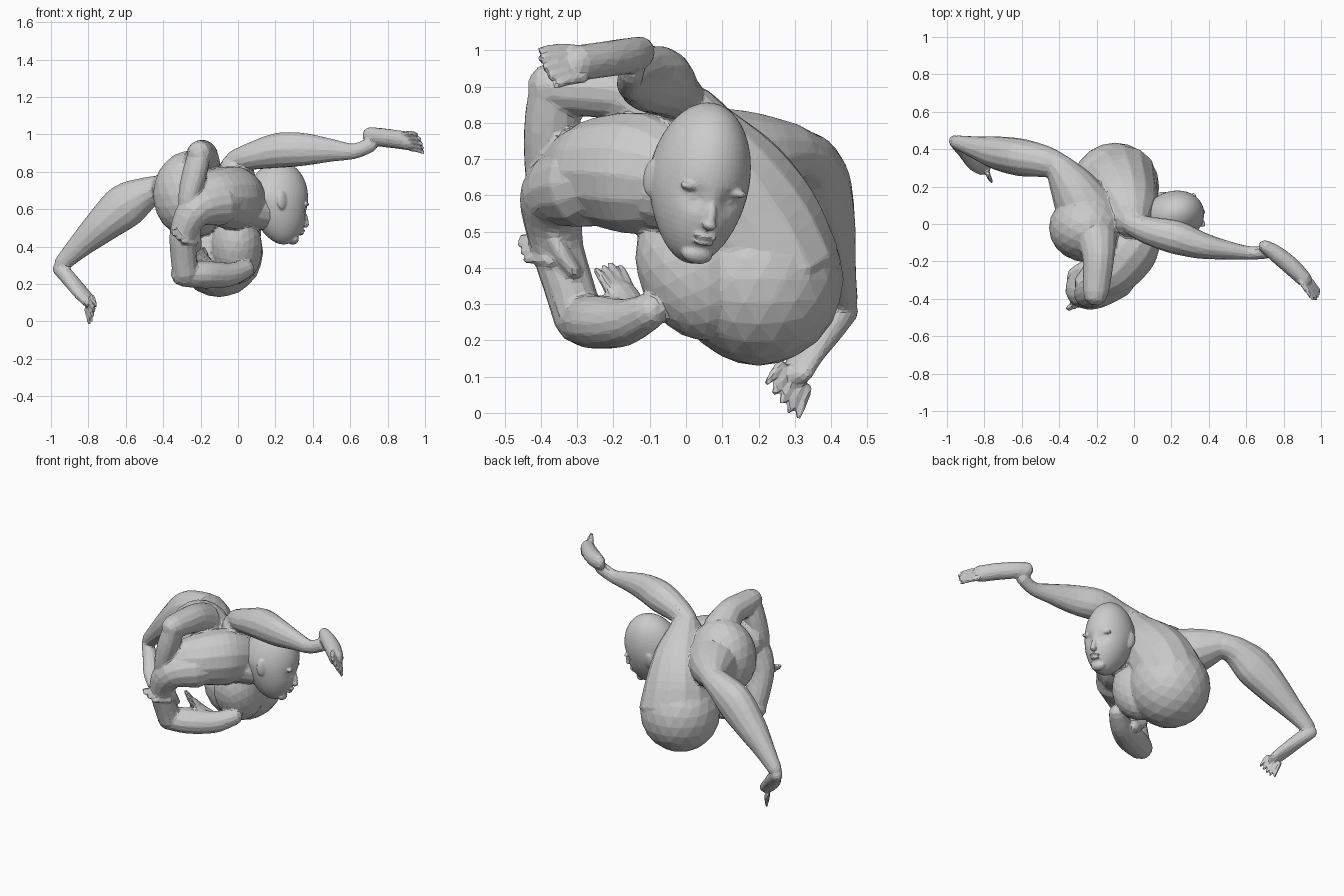
import bpy, bmesh, math
from mathutils import Vector, Matrix

if "Cube" in bpy.data.objects:
    bpy.data.objects.remove(bpy.data.objects["Cube"])


def finish(bm, name):
    bmesh.ops.recalc_face_normals(bm, faces=bm.faces[:])
    me = bpy.data.meshes.new(name)
    bm.to_mesh(me)
    bm.free()
    ob = bpy.data.objects.new(name, me)
    bpy.context.collection.objects.link(ob)
    return ob


def spline(pts, sub):
    # Catmull-Rom through the control points (position and radii together)
    p = [Vector(q) for q in pts]
    out = []
    for i in range(len(p) - 1):
        a, b, c, d = p[max(i - 1, 0)], p[i], p[i + 1], p[min(i + 2, len(p) - 1)]
        for k in range(sub):
            t = k / sub
            out.append(0.5 * (2 * b + (c - a) * t + (2 * a - 5 * b + 4 * c - d) * t * t
                              + (3 * b - a - 3 * c + d) * t ** 3))
    return out + [p[-1]]


def limb(name, pts, sides=14, sub=4, ref=(0, 0, 1)):
    # tapered rounded tube; each point is x, y, z, side radius, up radius
    rings = spline([q if len(q) == 5 else q + (q[3],) for q in pts], sub)
    pos = [Vector(r[:3]) for r in rings]
    bm = bmesh.new()
    loops = []
    side = None
    n = len(rings)

    def ring(c, s, u, a, b):
        loops.append([bm.verts.new(c + s * (a * math.cos(w)) + u * (b * math.sin(w)))
                      for w in [math.tau * k / sides for k in range(sides)]])

    for i, r in enumerate(rings):
        t = (pos[min(i + 1, n - 1)] - pos[max(i - 1, 0)]).normalized()
        if side is None:
            side = t.cross(Vector(ref)).normalized()
        side = (side - t * side.dot(t)).normalized()
        up = side.cross(t)
        a, b = r[3], r[4]
        cap = min(a, b)
        if i == 0:
            for f in (0.95, 0.6):
                s = math.sqrt(1 - f * f)
                ring(pos[i] - t * cap * f, side, up, a * s, b * s)
        ring(pos[i], side, up, a, b)
        if i == n - 1:
            for f in (0.6, 0.95):
                s = math.sqrt(1 - f * f)
                ring(pos[i] + t * cap * f, side, up, a * s, b * s)
    for l0, l1 in zip(loops, loops[1:]):
        for k in range(sides):
            bm.faces.new((l0[k], l0[(k + 1) % sides], l1[(k + 1) % sides], l1[k]))
    bm.faces.new(loops[0])
    bm.faces.new(loops[-1])
    return finish(bm, name)


def blob(name, c, r, rot=(0, 0, 0), sub=3):
    bm = bmesh.new()
    bmesh.ops.create_icosphere(bm, subdivisions=sub, radius=1)
    bmesh.ops.scale(bm, vec=r, verts=bm.verts)
    ob = finish(bm, name)
    ob.location = c
    ob.rotation_euler = [math.radians(v) for v in rot]
    return ob


def digits(name, base, tip, across, r, n=5):
    # a fan of toes or fingers spread along the "across" vector
    base, tip, across = Vector(base), Vector(tip), Vector(across)
    for i in range(n):
        f = i / (n - 1) - 0.5
        p = base + across * f * 0.8
        q = base + (tip - base) * (1 - 0.3 * abs(f + 0.2)) + across * f
        m = (p + q) / 2 + Vector((0, 0, r * 0.3))
        limb(name, [(*p, r), (*m, r * 0.95), (*q, r * 0.7)], 8, 2, (0.1, 0.2, 1))


def fuse(name, obs, voxel, smooth, keep):
    # blend overlapping volumes into one skin, then reduce to facets
    for o in bpy.context.scene.objects:
        o.select_set(o in obs)
    bpy.context.view_layer.objects.active = obs[0]
    bpy.ops.object.join()
    ob = obs[0]
    ob.name = name
    m = ob.modifiers.new("skin", 'REMESH')
    m.mode = 'VOXEL'
    m.voxel_size = voxel
    m = ob.modifiers.new("soften", 'SMOOTH')
    m.iterations = smooth
    m.factor = 0.5
    m = ob.modifiers.new("facets", 'DECIMATE')
    m.ratio = keep
    return ob


# trunk: chest at the front, back curving down and round to the pelvis
limb("chest", [(-.22, -.32, .66, .10, .11), (-.12, -.24, .665, .15, .15),
               (-.02, -.12, .66, .16, .17), (.06, -.02, .64, .11, .13)])
limb("neck", [(-.02, -.08, .62, .12), (.07, -.03, .60, .11), (.16, .01, .58, .095)])
blob("hip", (-.25, -.02, .68), (.205, .185, .235))
blob("pelvis", (-.10, .20, .37), (.235, .235, .24))
limb("back", [(-.10, .22, .40, .23, .20), (-.07, .17, .53, .20, .20),
              (-.03, .09, .67, .16, .17), (-.01, .02, .80, .10, .10)])
blob("lower_trunk", (-.01, .02, .39), (.14, .15, .20), (25, 0, 0))

# raised leg
limb("lower_leg_a", [(-.01, .0, .86, .06), (.08, -.035, .885, .075, .075), (.22, -.07, .915, .09, .095),
                     (.36, -.115, .92, .072, .088), (.5, -.14, .915, .05, .062),
                     (.62, -.155, .91, .036, .042), (.71, -.15, .945, .036, .04)])
limb("foot_a", [(.70, -.12, .995, .035, .045), (.76, -.16, .985, .045, .05), (.84, -.225, .975, .048, .05),
                (.91, -.295, .965, .042, .05)])
digits("toe_a", (.91, -.295, .963), (.985, -.395, .95), (.045, .03, -.10), .015)

# bent leg
limb("thigh_b", [(-.20, .0, .66, .18), (-.27, .10, .69, .155), (-.33, .20, .705, .125),
                 (-.385, .28, .715, .09), (-.41, .31, .715, .075)])
limb("lower_leg_b", [(-.40, .31, .71, .07), (-.48, .335, .69, .085), (-.60, .355, .62, .10, .12),
                     (-.73, .38, .51, .09, .095), (-.85, .41, .40, .06, .065),
                     (-.94, .435, .31, .04, .045)])
limb("foot_b", [(-.955, .44, .285, .035, .042), (-.90, .39, .225, .045, .04), (-.845, .335, .16, .055, .035),
                (-.795, .305, .105, .052, .03)])
digits("toe_b", (-.795, .30, .10), (-.775, .262, .025), (.035, -.09, .085), .014)

# arm with raised elbow, forearm drops
limb("upper_arm_a", [(-.20, -.08, .83, .11), (-.19, -.18, .885, .085), (-.20, -.31, .895, .075),
                     (-.205, -.37, .90, .068)])
limb("forearm_a", [(-.205, -.36, .90, .075, .06), (-.235, -.37, .78, .08, .065),
                   (-.265, -.38, .65, .065, .055), (-.26, -.38, .53, .04, .04)])
limb("palm_a", [(-.25, -.38, .53, .04, .03), (-.25, -.35, .45, .055, .03), (-.25, -.31, .39, .055, .025)])
digits("finger_a", (-.25, -.37, .44), (-.34, -.46, .455), (.05, .0, -.06), .015, 4)

# arm with low elbow, forearm crosses the front
limb("upper_arm_b", [(-.10, -.28, .63, .12), (-.22, -.36, .60, .10), (-.29, -.36, .48, .075),
                     (-.29, -.32, .34, .07), (-.28, -.295, .26, .07)])
limb("forearm_b", [(-.29, -.285, .255, .07), (-.18, -.24, .25, .085, .075), (-.05, -.17, .25, .065, .065),
                   (.04, -.10, .28, .05, .05)])
limb("palm_b", [(-.10, -.12, .25, .035, .035), (-.16, -.16, .30, .055, .03), (-.19, -.18, .34, .05, .025)])
digits("finger_b", (-.19, -.18, .33), (-.22, -.22, .41), (.06, -.07, .0), .015, 4)

body_parts = list(bpy.context.scene.objects)

# head: face looks along local +x, jaw narrowed, eye sockets pushed in
bm = bmesh.new()
bmesh.ops.create_uvsphere(bm, u_segments=48, v_segments=32, radius=1)
for v in bm.verts:
    x, y, z = v.co
    low = max(0, -z - 0.05)
    y *= 1 - 0.15 * low
    x = x * (1 - 0.15 * low) + 0.38 * low
    if x > 0.3:
        x -= 0.10 * math.exp(-((abs(y) - 0.36) / 0.2) ** 2 - ((z + 0.1) / 0.12) ** 2)
    v.co = (x * .168, y * .137, z * .22)
parts = [finish(bm, "head"),
         blob("nose", (.168, 0, -.062), (.022, .016, .045), (0, -20, 0)),
         blob("nose_tip", (.178, 0, -.085), (.02, .021, .014)),
         blob("upper_lip", (.166, 0, -.122), (.015, .034, .008)),
         blob("lower_lip", (.160, 0, -.139), (.016, .03, .009)),
         blob("chin", (.124, 0, -.180), (.03, .045, .028))]
for s in (-1, 1):
    parts += [blob("ear", (-.01, s * .132, -.015), (.032, .016, .052), (0, -12, s * -20)),
              blob("brow", (.132, s * .055, .008), (.02, .045, .014), (0, 0, s * -22)),
              blob("eye", (.128, s * .05, -.022), (.018, .022, .014), (0, 0, s * 20))]
place = (Matrix.Translation((.208, .035, .64)) @ Matrix.Rotation(math.radians(16), 4, 'Z')
         @ Matrix.Rotation(math.radians(13), 4, 'Y') @ Matrix.Rotation(math.radians(-9), 4, 'X'))
bpy.context.view_layer.update()
for ob in parts:
    ob.matrix_world = place @ ob.matrix_basis
bpy.context.view_layer.update()

fuse("body", body_parts, .007, 6, .04)
fuse("head", parts, .005, 6, .15)
